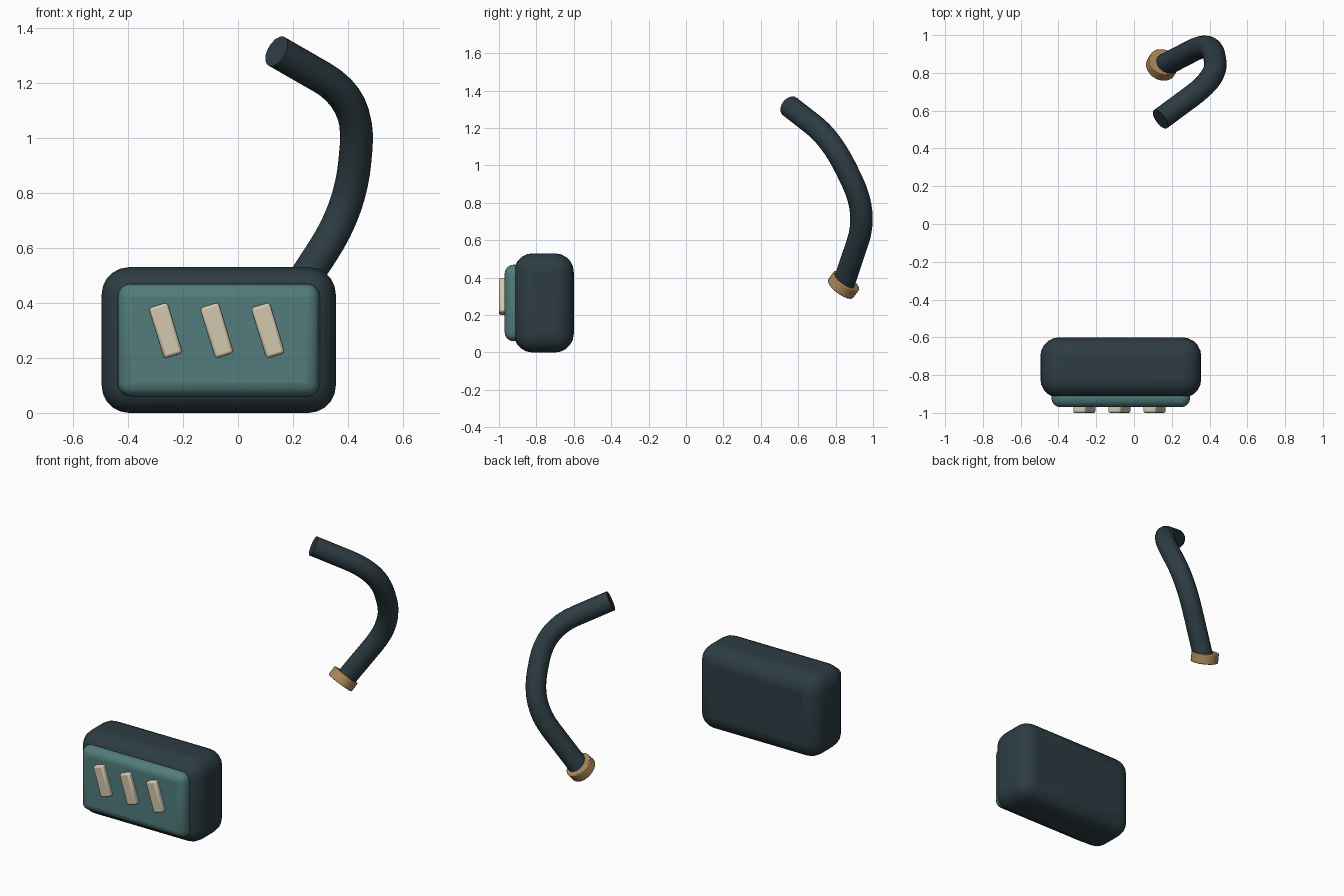
import bpy, math
from mathutils import Vector

if "Cube" in bpy.data.objects:
    bpy.data.objects.remove(bpy.data.objects["Cube"], do_unlink=True)


def material(name, rgb):
    mat = bpy.data.materials.new(name)
    mat.use_nodes = True
    mat.diffuse_color = (*rgb, 1)
    mat.node_tree.nodes["Principled BSDF"].inputs["Base Color"].default_value = (*rgb, 1)
    return mat


slate = material("dark slate", (0.026, 0.046, 0.056))
teal = material("muted teal", (0.085, 0.2, 0.2))
cream = material("cream", (0.65, 0.58, 0.43))
brass = material("brass", (0.42, 0.25, 0.1))


def finish(obj, name, mat, bevel=0, segments=4):
    obj.name = name
    obj.data.materials.append(mat)
    if bevel:
        mod = obj.modifiers.new("rounding", "BEVEL")
        mod.width, mod.segments = bevel, segments
    bpy.ops.object.shade_smooth_by_angle(angle=math.radians(40))
    return obj


def rounded_box(name, center, size, bevel, mat, tilt=0, segments=4):
    bpy.ops.mesh.primitive_cube_add(size=1, location=center)
    obj = bpy.context.object
    obj.scale = size
    bpy.ops.object.transform_apply(location=False, rotation=False, scale=True)
    obj.rotation_euler.y = tilt
    return finish(obj, name, mat, bevel, segments)


# Case with raised front panel
rounded_box("case", (-0.07, -0.76, 0.265), (0.852, 0.32, 0.53), 0.1, slate, segments=5)
rounded_box("front_panel", (-0.07, -0.92, 0.265), (0.735, 0.1, 0.41), 0.049, teal)

# Three slanted bars on the panel
for i in range(3):
    rounded_box(f"bar_{i + 1}", (-0.263 + 0.186 * i, -0.98, 0.3), (0.07, 0.04, 0.192),
                0.01, cream, tilt=math.radians(-17), segments=2)

# Bent hose: straight runs joined by rounded corners
corners = [Vector(p) for p in ((0.16, 0.84, 0.36), (0.41, 0.97, 0.745),
                               (0.445, 0.78, 1.14), (0.14, 0.555, 1.315))]
path = [corners[0]]
for before, corner, after in zip(corners, corners[1:], corners[2:]):
    start = corner + (before - corner).normalized() * 0.19
    end = corner + (after - corner).normalized() * 0.19
    for k in range(9):
        t = k / 8
        path.append(start.lerp(corner, t).lerp(corner.lerp(end, t), t))
path.append(corners[-1])

curve = bpy.data.curves.new("hose", "CURVE")
curve.dimensions = "3D"
curve.bevel_depth = 0.06
curve.bevel_resolution = 6
curve.use_fill_caps = True
spline = curve.splines.new("POLY")
spline.points.add(len(path) - 1)
for point, co in zip(spline.points, path):
    point.co = (*co, 1)
hose = bpy.data.objects.new("hose", curve)
bpy.context.collection.objects.link(hose)
bpy.ops.object.select_all(action="DESELECT")
hose.select_set(True)
bpy.context.view_layer.objects.active = hose
bpy.ops.object.convert(target="MESH")
finish(bpy.context.object, "hose", slate)

# Collar at the lower end of the hose
axis = Vector((0.45, 0.75, 1))
bpy.ops.mesh.primitive_cylinder_add(vertices=32, radius=0.083, depth=0.06, location=(0.15, 0.842, 0.362),
                                    rotation=axis.to_track_quat("Z", "Y").to_euler())
finish(bpy.context.object, "collar", brass, 0.005, 2)
